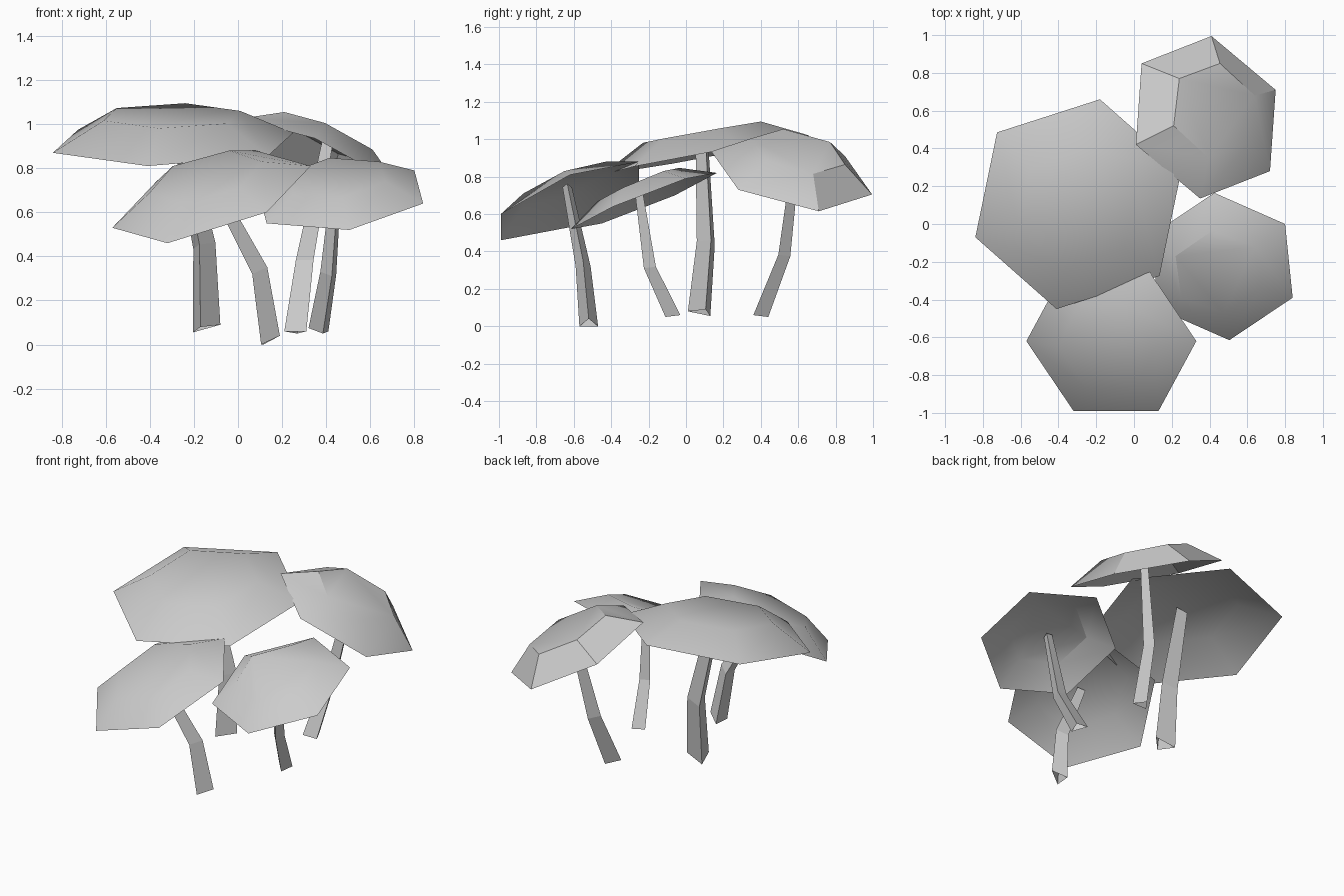
import bpy, math
from mathutils import Vector as V

if "Cube" in bpy.data.objects:
    bpy.data.objects.remove(bpy.data.objects["Cube"])

grey = bpy.data.materials.new("light grey")
grey.diffuse_color = (0.6, 0.6, 0.6, 1)
grey.use_nodes = True
grey.node_tree.nodes["Principled BSDF"].inputs["Base Color"].default_value = grey.diffuse_color


def make(name, verts, faces, smooth_angle=None):
    me = bpy.data.meshes.new(name)
    me.from_pydata([tuple(v) for v in verts], [], faces)
    me.materials.append(grey)
    ob = bpy.data.objects.new(name, me)
    bpy.context.collection.objects.link(ob)
    if smooth_angle:
        bpy.ops.object.select_all(action='DESELECT')
        bpy.context.view_layer.objects.active = ob
        ob.select_set(True)
        bpy.ops.object.shade_smooth_by_angle(angle=math.radians(smooth_angle))
    return ob


def hexagon(c, p0, p1):
    """Tilted hexagon from its centre and two neighbouring corners."""
    c, a, b = V(c), V(p0) - V(c), V(p1) - V(c)
    return [c + d for d in (a, b, b - a, -a, -b, a - b)]


def bands(rings, n):
    return [(r * n + i, r * n + (i + 1) % n, (r + 1) * n + (i + 1) % n, (r + 1) * n + i)
            for r in range(rings - 1) for i in range(n)]


# Open six-sided cap: sloping skirt and flat crown
def cap(name, rim, crown):
    make(name, hexagon(*rim) + hexagon(*crown), bands(2, 6) + [tuple(range(6, 12))], 35)


# Three-sided bent stem, tapering up to the cap
def stem(name, base, mid, top, top_scale=0.5):
    base = [V(p) for p in base]
    c = sum(base, V()) / 3
    verts = list(base)
    for centre, s in ((mid, 0.8), (top, top_scale)):
        verts += [V(centre) + (p - c) * s for p in base]
    make(name, verts, bands(3, 3))


# Large left mushroom
cap("large_cap",
    ((-.295, .105, .915), (.25, .28, .96), (-.18, .66, 1.02)),
    ((-.30, .085, 1.038), (.01, .19, 1.06), (-.24, .40, 1.095)))
stem("large_stem", ((-.17, .01, .08), (-.08, .105, .09), (-.205, .13, .055)),
     (-.16, .115, .45), (-.28, .09, 1.02), 0.55)

# Right mushroom
cap("right_cap",
    ((.465, -.225, .67), (.84, -.39, .64), (.80, 0, .79)),
    ((.445, -.255, .757), (.67, -.34, .74), (.64, -.12, .83)))
stem("right_stem", ((.385, -.11, .05), (.41, -.03, .06), (.32, -.04, .075)),
     (.415, -.185, .32), (.45, -.25, .74))

# Back mushroom
cap("back_cap",
    ((.38, .565, .82), (.72, .28, .73), (.75, .71, .615)),
    ((.425, .60, .935), (.61, .43, .885), (.64, .68, .815)))
stem("back_stem", ((.21, .36, .06), (.31, .36, .06), (.27, .44, .05)),
     (.305, .515, .38), (.41, .585, .93))

# Front mushroom
cap("front_cap",
    ((-.12, -.62, .67), (.33, -.62, .81), (.08, -.25, .88)),
    ((-.145, -.65, .76), (.11, -.65, .83), (-.04, -.43, .88)))
stem("front_stem", ((.105, -.57, 0), (.19, -.52, .04), (.115, -.47, 0)),
     (.09, -.55, .33), (-.13, -.635, .75))
